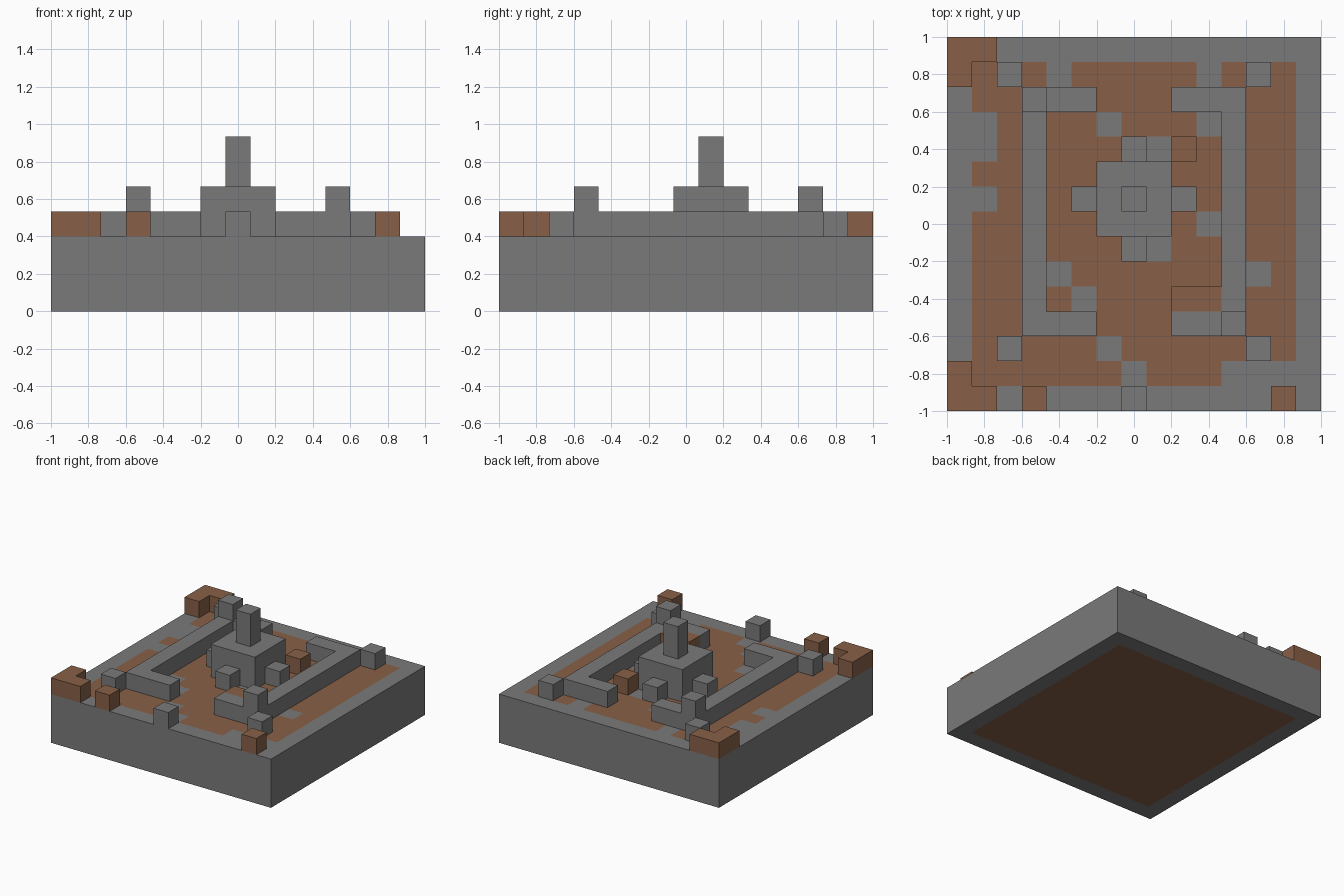
import bpy
import bmesh

cube = bpy.data.objects.get("Cube")
if cube:
    bpy.data.objects.remove(cube)

N = 15
CELL = 2 / N
BASE = 3  # base height in cells


def material(name, rgb):
    m = bpy.data.materials.new(name)
    m.use_nodes = True
    m.diffuse_color = (*rgb, 1)
    m.node_tree.nodes["Principled BSDF"].inputs["Base Color"].default_value = (*rgb, 1)
    return m


STONE = material("stone grey", (0.195, 0.195, 0.195))
EARTH = material("earth brown", (0.242, 0.117, 0.064))


def finish(name, bm, *mats):
    mesh = bpy.data.meshes.new(name)
    bm.to_mesh(mesh)
    bm.free()
    for m in mats:
        mesh.materials.append(m)
    obj = bpy.data.objects.new(name, mesh)
    bpy.context.collection.objects.link(obj)


def cells(name, mat, rects, bottom=BASE, top=BASE + 1):
    """Raise the rectangles (column, row, columns, rows), merging shared walls."""
    filled = {(c + i, r + j) for c, r, w, d in rects for i in range(w) for j in range(d)}
    bm = bmesh.new()
    for c, r in sorted(filled):
        corners = [(c, r + 1), (c + 1, r + 1), (c + 1, r), (c, r)]
        bm.faces.new([bm.verts.new((x * CELL - 1, 1 - y * CELL, bottom * CELL))
                      for x, y in corners])
    bmesh.ops.remove_doubles(bm, verts=bm.verts, dist=0.001)
    extruded = bmesh.ops.extrude_face_region(bm, geom=bm.faces[:], use_keep_orig=True)
    moved = [v for v in extruded["geom"] if isinstance(v, bmesh.types.BMVert)]
    bmesh.ops.translate(bm, verts=moved, vec=(0, 0, (top - bottom) * CELL))
    bmesh.ops.recalc_face_normals(bm, faces=bm.faces[:])
    bmesh.ops.dissolve_limit(bm, angle_limit=0.01, verts=bm.verts[:], edges=bm.edges[:])
    finish(name, bm, mat)


# Base slab: stone with an earth floor on top and an earth panel underneath
FLOOR = [
    "###############",
    "#.#.#.....#.#.#",
    "#.............#",
    "##....#...#...#",
    "##......#.....#",
    "#.............#",
    "##............#",
    "#.........#...#",
    "#.......#.....#",
    "#...#.......#.#",
    "#....#........#",
    "#.............#",
    "#.....#.......#",
    "#......#...####",
    "###############",
]
bm = bmesh.new()
bmesh.ops.create_grid(bm, x_segments=N, y_segments=N, size=1)
extruded = bmesh.ops.extrude_face_region(bm, geom=bm.faces[:], use_keep_orig=True)
bmesh.ops.translate(bm, vec=(0, 0, BASE * CELL),
                    verts=[v for v in extruded["geom"] if isinstance(v, bmesh.types.BMVert)])
bmesh.ops.recalc_face_normals(bm, faces=bm.faces[:])
for f in bm.faces:
    p = f.calc_center_median()
    col, row = int((p.x + 1) / CELL), int((1 - p.y) / CELL)
    if f.normal.z > 0.5:
        f.material_index = int(FLOOR[row][col] == ".")
    elif f.normal.z < -0.5:
        f.material_index = int(0 < col < N - 1 and 0 < row < N - 1)
finish("base_slab", bm, STONE, EARTH)

# Central shrine with its pillar and four steps
cells("shrine_body", STONE, [(6, 5, 3, 3)], top=5)
cells("shrine_pillar", STONE, [(7, 6, 1, 1)], bottom=5, top=7)
for side, c, r in [("back", 7, 4), ("front", 7, 8), ("right", 5, 6), ("left", 9, 6)]:
    cells(f"shrine_step_{side}", STONE, [(c, r, 1, 1)])

# Bracket-shaped inner walls, each with one raised corner
cells("right_wall", STONE, [(3, 2, 1, 10), (3, 2, 3, 1), (3, 11, 3, 1)])
cells("left_wall", STONE, [(11, 2, 1, 10), (9, 2, 3, 1), (9, 11, 3, 1)])
cells("right_wall_turret", STONE, [(3, 2, 1, 1)], bottom=4, top=5)
cells("left_wall_turret", STONE, [(11, 11, 1, 1)], bottom=4, top=5)

# Stone posts near the corners and at the front edge
for name, c, r in [("back_right", 2, 1), ("back_left", 12, 1), ("front_right", 2, 12),
                   ("front_left", 12, 12), ("front_middle", 7, 14)]:
    cells(f"stone_post_{name}", STONE, [(c, r, 1, 1)])

# Earth mounds
cells("earth_corner_back", EARTH, [(0, 0, 2, 1), (0, 0, 1, 2)])
cells("earth_corner_front", EARTH, [(0, 14, 2, 1), (0, 13, 1, 2)])
cells("earth_bank", EARTH, [(9, 10, 2, 1)])
for name, c, r in [("shrine", 9, 4), ("front_right", 3, 14), ("front_left", 13, 14)]:
    cells(f"earth_block_{name}", EARTH, [(c, r, 1, 1)])
